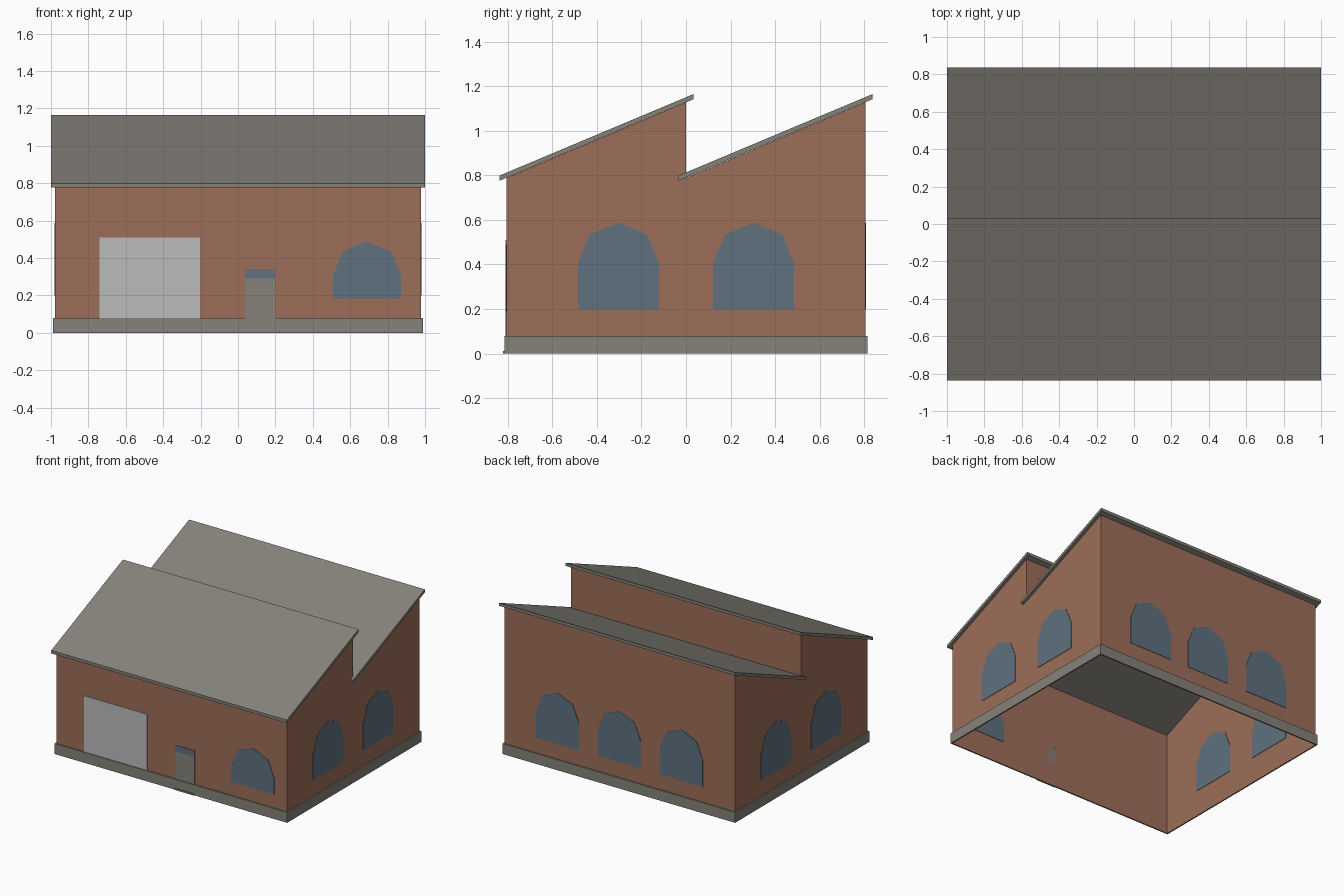
import bpy, bmesh, math
from mathutils import Vector

if "Cube" in bpy.data.objects:
    bpy.data.objects.remove(bpy.data.objects["Cube"])


def material(name, srgb):
    m = bpy.data.materials.new(name)
    lin = [((c / 255 + 0.055) / 1.055) ** 2.4 for c in srgb]
    m.diffuse_color = (*lin, 1)
    m.use_nodes = True
    m.node_tree.nodes["Principled BSDF"].inputs["Base Color"].default_value = m.diffuse_color
    return m


BRICK = material("brick", (158, 110, 89))
STONE = material("grey_stone", (134, 130, 123))
GLASS = material("blue_glass", (95, 113, 127))
PALE = material("pale_door", (187, 187, 187))


def finish(name, bm, mat):
    me = bpy.data.meshes.new(name)
    bm.to_mesh(me)
    bm.free()
    me.materials.append(mat)
    ob = bpy.data.objects.new(name, me)
    bpy.context.collection.objects.link(ob)
    return ob


def prism(name, outline, depth, mat):
    """Solid made by pushing a flat 3D outline along the depth vector."""
    bm = bmesh.new()
    face = bm.faces.new([bm.verts.new(p) for p in outline])
    out = bmesh.ops.extrude_face_region(bm, geom=[face], use_keep_orig=True)
    moved = [g for g in out["geom"] if isinstance(g, bmesh.types.BMVert)]
    bmesh.ops.translate(bm, verts=moved, vec=Vector(depth))
    bmesh.ops.recalc_face_normals(bm, faces=bm.faces)
    return finish(name, bm, mat)


def box(name, x0, x1, y0, y1, z0, z1, mat):
    return prism(name, [(x0, y0, z0), (x1, y0, z0), (x1, y1, z0), (x0, y1, z0)],
                 (0, 0, z1 - z0), mat)


def arch(centre, sill, spring, r=0.182):
    """Arched outline with a half-octagon head."""
    head = [(centre + r * math.cos(a), spring + r * math.sin(a))
            for a in (i * math.pi / 4 for i in range(5))]
    return [(centre - r, sill), (centre + r, sill)] + head


WX, WY = 0.978, 0.805
LOW, HIGH = 0.788, 1.127

# Sawtooth wall shell, open underneath and under the roof slopes
bm = bmesh.new()
profile = [(-WY, 0), (WY, 0), (WY, HIGH), (0, LOW), (0, HIGH), (-WY, LOW)]
right = [bm.verts.new((WX, y, z)) for y, z in profile]
left = [bm.verts.new((-WX, y, z)) for y, z in profile]
bm.faces.new(right)
bm.faces.new(left[::-1])
for i in (1, 3, 5):
    j = (i + 1) % 6
    bm.faces.new((right[i], left[i], left[j], right[j]))
finish("brick_walls", bm, BRICK)

# Plinth ring around the foot of the walls
bm = bmesh.new()
rings = [[bm.verts.new((sx * x, sy * y, z)) for sx, sy in ((-1, -1), (1, -1), (1, 1), (-1, 1))]
         for x, y, z in ((WX, WY, 0), (0.988, 0.815, 0), (0.988, 0.815, 0.08), (WX, WY, 0.08))]
for a, b in zip(rings, rings[1:]):
    for i in range(4):
        j = (i + 1) % 4
        bm.faces.new((a[i], a[j], b[j], b[i]))
bmesh.ops.recalc_face_normals(bm, faces=bm.faces)
finish("plinth", bm, STONE)

# Two sloping roof slabs
for name, y0 in (("front_roof", -0.836), ("back_roof", -0.033)):
    y1 = y0 + 0.869
    prism(name, [(-1, y0, 0.776), (-1, y1, 1.141), (-1, y1, 1.164), (-1, y0, 0.799)],
          (2, 0, 0), STONE)

# Arched windows, thin panes showing on both faces of the wall
T = 0.003
for side, sx in (("left", -1), ("right", 1)):
    for i, c in enumerate((-0.303, 0.303)):
        prism(f"{side}_window_{i + 1}",
              [(sx * WX - T, y, z) for y, z in arch(c, 0.198, 0.405)], (2 * T, 0, 0), GLASS)
for i, c in enumerate((-0.525, 0, 0.525)):
    prism(f"back_window_{i + 1}",
          [(x, WY - T, z) for x, z in arch(c, 0.198, 0.405)], (0, 2 * T, 0), GLASS)
prism("front_window",
      [(x, -WY - T, z) for x, z in arch(0.69, 0.183, 0.307)], (0, 2 * T, 0), GLASS)

# Front doors, transom light and doorstep
box("loading_door", -0.74, -0.204, -WY - 0.004, -WY + 0.0, 0.08, 0.51, PALE)
box("entrance_door", 0.037, 0.198, -WY - 0.004, -WY + 0.0, 0.08, 0.29, STONE)
box("transom_light", 0.037, 0.198, -WY - 0.004, -WY + 0.0, 0.29, 0.338, GLASS)
box("doorstep", 0.037, 0.198, -0.82, -0.812, 0.0, 0.012, STONE)
